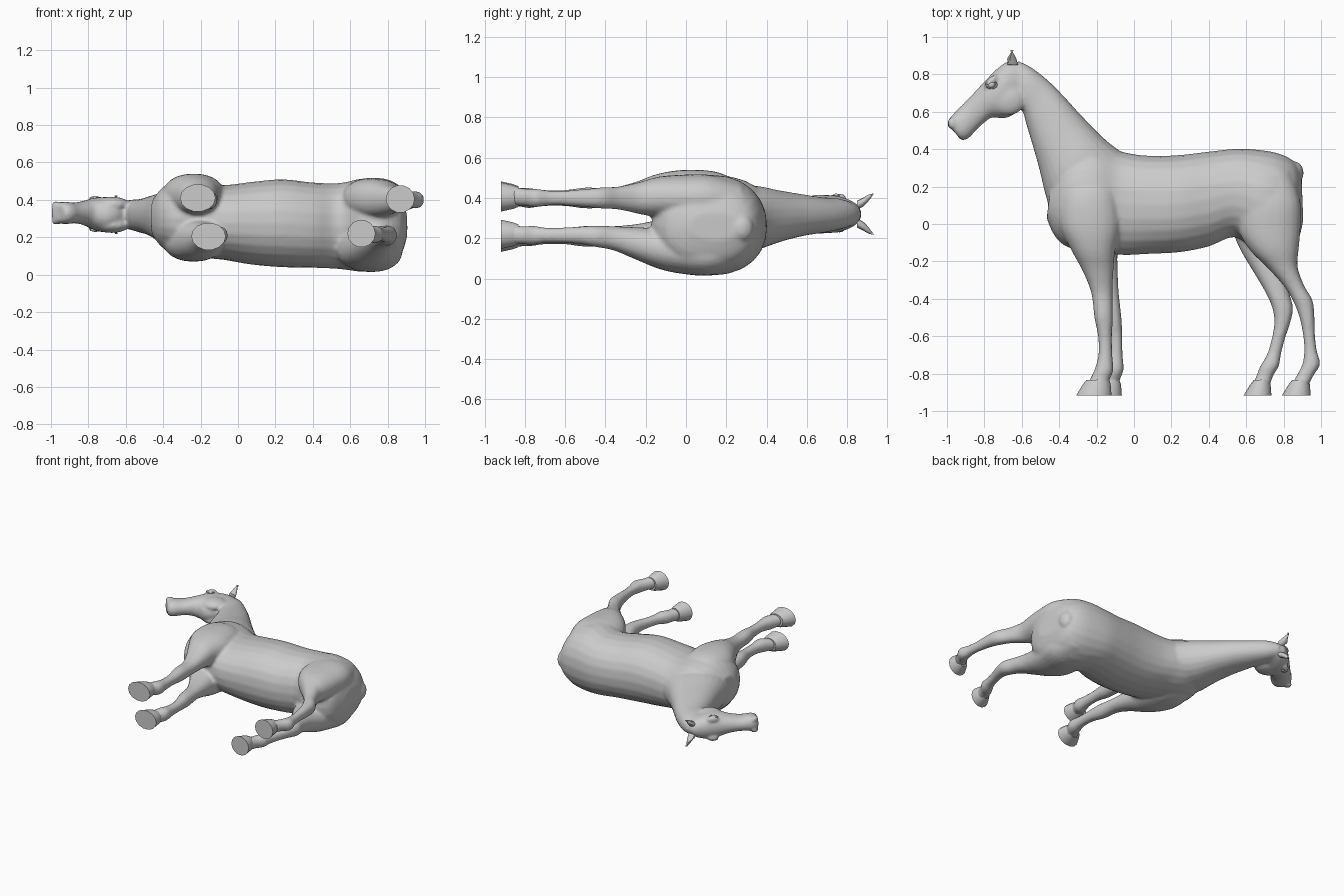
import bpy, bmesh, math
from mathutils import Vector, Matrix

grey = bpy.data.materials.new("plain grey")
grey.diffuse_color = (0.6, 0.6, 0.6, 1)


def finish(name, bm, angle=60):
    bmesh.ops.recalc_face_normals(bm, faces=bm.faces)
    me = bpy.data.meshes.new(name)
    bm.to_mesh(me)
    bm.free()
    ob = bpy.data.objects.new(name, me)
    me.materials.append(grey)
    bpy.context.collection.objects.link(ob)
    bpy.ops.object.select_all(action='DESELECT')
    bpy.context.view_layer.objects.active = ob
    ob.select_set(True)
    bpy.ops.object.shade_smooth_by_angle(angle=math.radians(angle))
    return ob


def spline(rows, steps):
    """Smooth run through the rows (Catmull-Rom)."""
    out = []
    for i in range(len(rows) - 1):
        p0, p1, p2 = rows[max(i - 1, 0)], rows[i], rows[i + 1]
        p3 = rows[min(i + 2, len(rows) - 1)]
        for s in range(steps):
            t = s / steps
            out.append([b + 0.5 * t * (c - a + t * (2*a - 5*b + 4*c - d + t * (3*(b - c) + d - a)))
                        for a, b, c, d in zip(p0, p1, p2, p3)])
    return out + [list(rows[-1])]


def loft(bm, rows, steps=4, sides=24, power=2.2):
    """Skin oval sections: edge point x, y, opposite point x, y, mid z, half depth."""
    rings = []
    for x1, y1, x2, y2, zc, hz in spline(rows, steps):
        ring = []
        for k in range(sides):
            a = 2 * math.pi * k / sides
            c, s = math.cos(a), math.sin(a)
            c = math.copysign(abs(c) ** (2 / power), c)
            s = math.copysign(abs(s) ** (2 / power), s)
            ring.append(bm.verts.new(((x1 + x2)/2 + c*(x1 - x2)/2,
                                      (y1 + y2)/2 + c*(y1 - y2)/2, zc + s*hz)))
        rings.append(ring)
    for r, q in zip(rings, rings[1:]):
        for k in range(sides):
            m = (k + 1) % sides
            bm.faces.new((r[k], r[m], q[m], q[k]))
    bm.faces.new(rings[0])
    bm.faces.new(rings[-1])


def ball(bm, centre, radii, turn=0):
    bmesh.ops.create_uvsphere(bm, u_segments=20, v_segments=12, radius=1,
                              matrix=Matrix.Translation(centre) @ Matrix.Rotation(turn, 4, 'Z')
                              @ Matrix.Diagonal((*radii, 1)))


body = bmesh.new()
# trunk, rump to chest
loft(body, [
    (.895, .27, .905, .02, .26, .07), (.855, .335, .87, -.10, .26, .17),
    (.78, .375, .77, -.17, .265, .235), (.68, .395, .66, -.15, .265, .25),
    (.55, .402, .54, -.07, .26, .23), (.40, .387, .40, -.12, .265, .228),
    (.22, .367, .25, -.15, .275, .235), (.05, .367, .08, -.16, .275, .22),
    (-.08, .39, -.08, -.165, .28, .2), (-.2, .42, -.2, -.14, .30, .21),
    (-.28, .42, -.34, -.13, .305, .20), (-.36, .36, -.42, -.07, .305, .17),
    (-.44, .24, -.467, .03, .305, .10)])
# neck, withers to poll
loft(body, [
    (0, .34, -.42, -.02, .29, .15), (-.14, .44, -.472, .15, .30, .165),
    (-.27, .568, -.508, .30, .31, .13), (-.37, .678, -.545, .43, .315, .105),
    (-.46, .768, -.575, .53, .315, .09), (-.55, .838, -.60, .61, .32, .08),
    (-.62, .872, -.66, .66, .32, .065)])
# head, poll to lips
loft(body, [
    (-.58, .845, -.585, .68, .32, .06), (-.66, .872, -.625, .60, .32, .08),
    (-.72, .84, -.69, .565, .32, .095), (-.79, .772, -.755, .57, .325, .085),
    (-.85, .708, -.79, .55, .33, .066), (-.91, .645, -.84, .505, .33, .055),
    (-.965, .59, -.885, .458, .33, .06), (-.992, .555, -.925, .45, .33, .05),
    (-1.0, .525, -.955, .49, .33, .025)])
for side in (-1, 1):
    ball(body, (-.675, .665, .32 + side*.055), (.095, .085, .042))                # cheek
    ball(body, (-.765, .762, .325 + side*.072), (.045, .022, .026), .75)          # brow
    ball(body, (-.972, .54, .33 + side*.042), (.025, .032, .022))                 # nostril wing
# dock of the tail
ball(body, (.875, .285, .25), (.03, .05, .06), .3)


def leg(rows):
    loft(body, [(a, y, b, y, zc, hz) for a, b, y, zc, hz in rows])


# front legs: the lower one is the mirrored upper one, set further back at the foot
front = [(-.30, -.15, .32, .38, .06), (-.39, -.09, .17, .41, .115), (-.40, -.07, 0, .42, .12),
         (-.335, -.10, -.14, .42, .10), (-.275, -.11, -.25, .41, .07),
         (-.228, -.115, -.37, .40, .05), (-.212, -.113, -.5, .40, .052),
         (-.192, -.118, -.6, .40, .04), (-.19, -.116, -.7, .40, .04),
         (-.212, -.11, -.78, .40, .05), (-.235, -.13, -.83, .405, .046), (-.25, -.135, -.87, .41, .05)]
leg(front)
rear_shift = [.055 * min(1, max(0, -r[2] / .6)) for r in front]
leg([(a + d, b + d, y, .61 - zc, hz) for (a, b, y, zc, hz), d in zip(front, rear_shift)])
# hind legs
leg([(.60, .84, .28, .37, .10), (.56, .89, .12, .40, .115), (.56, .89, -.03, .405, .11),
     (.62, .88, -.14, .405, .10), (.71, .875, -.23, .40, .08), (.80, .91, -.33, .40, .058),
     (.85, .955, -.41, .40, .053), (.885, .965, -.5, .40, .045), (.905, .968, -.6, .40, .037),
     (.91, .978, -.68, .40, .037), (.90, .995, -.75, .40, .046), (.87, .96, -.81, .405, .043),
     (.835, .93, -.87, .41, .05)])
leg([(.60, .84, .28, .16, .10), (.55, .88, .12, .13, .115), (.53, .86, -.03, .135, .11),
     (.57, .84, -.14, .15, .10), (.635, .825, -.25, .175, .08), (.70, .83, -.36, .20, .06),
     (.74, .85, -.45, .21, .053), (.75, .835, -.53, .215, .043), (.735, .805, -.62, .215, .038),
     (.71, .785, -.7, .215, .038), (.675, .775, -.76, .215, .048), (.655, .745, -.81, .215, .044),
     (.63, .725, -.87, .22, .05)])
horse = finish("horse_body", body, 180)
# fuse the parts into one skin
mod = horse.modifiers.new("fuse", 'REMESH')
mod.mode = 'VOXEL'
mod.voxel_size = 0.011
mod.use_smooth_shade = True
mod = horse.modifiers.new("soften", 'SMOOTH')
mod.factor = 0.5
mod.iterations = 5

# hooves: front x, back x at the ground, mid z
for name, a, b, z in (("upper_front_hoof", -.31, -.12, .41), ("lower_front_hoof", -.25, -.065, .205),
                      ("upper_hind_hoof", .79, .945, .405), ("lower_hind_hoof", .585, .735, .22)):
    bm = bmesh.new()
    loft(bm, [(a + .055, -.835, b - .015, -.83, z, .05), (a + .035, -.86, b - .005, -.855, z, .06),
              (a, -.918, b, -.918, z, .074)], 1, 14, 2)
    finish(name, bm, 40)

for side, tag in ((-1, "lower"), (1, "upper")):
    # ear: a leaf-shaped cone with a hollow front
    bm = bmesh.new()
    z = .32
    loft(bm, [(-.675, .85, -.62, .85, z + side*.045, .022), (-.683, .88, -.628, .88, z + side*.06, .022),
              (-.675, .905, -.64, .905, z + side*.08, .016), (-.663, .93, -.656, .93, z + side*.1, .003)],
         3, 12, 2)
    for v in bm.verts:
        if v.co.x < -.66 and v.co.y > .86:
            v.co.x += .02 * (1 - min(1, abs(v.co.z - z - side*(.045 + (v.co.y - .85)*.7)) / .018))
    finish(tag + "_ear", bm)
    # eye with lid ring
    bm = bmesh.new()
    ball(bm, (-.762, .745, .325 + side*.083), (.02, .017, .014), .5)
    finish(tag + "_eye", bm)
    bm = bmesh.new()
    ring = [[] for _ in range(20)]
    for i in range(20):
        u = 2 * math.pi * i / 20
        for j in range(6):
            w = 2 * math.pi * j / 6
            r = 1 + .22 * math.cos(w)
            ring[i].append(bm.verts.new((-.762 + .026*r*math.cos(u), .745 + .02*r*math.sin(u),
                                         .325 + side*(.085 + .006*math.sin(w)))))
    for i in range(20):
        for j in range(6):
            k, m = (i + 1) % 20, (j + 1) % 6
            bm.faces.new((ring[i][j], ring[k][j], ring[k][m], ring[i][m]))
    finish(tag + "_eyelid", bm)
